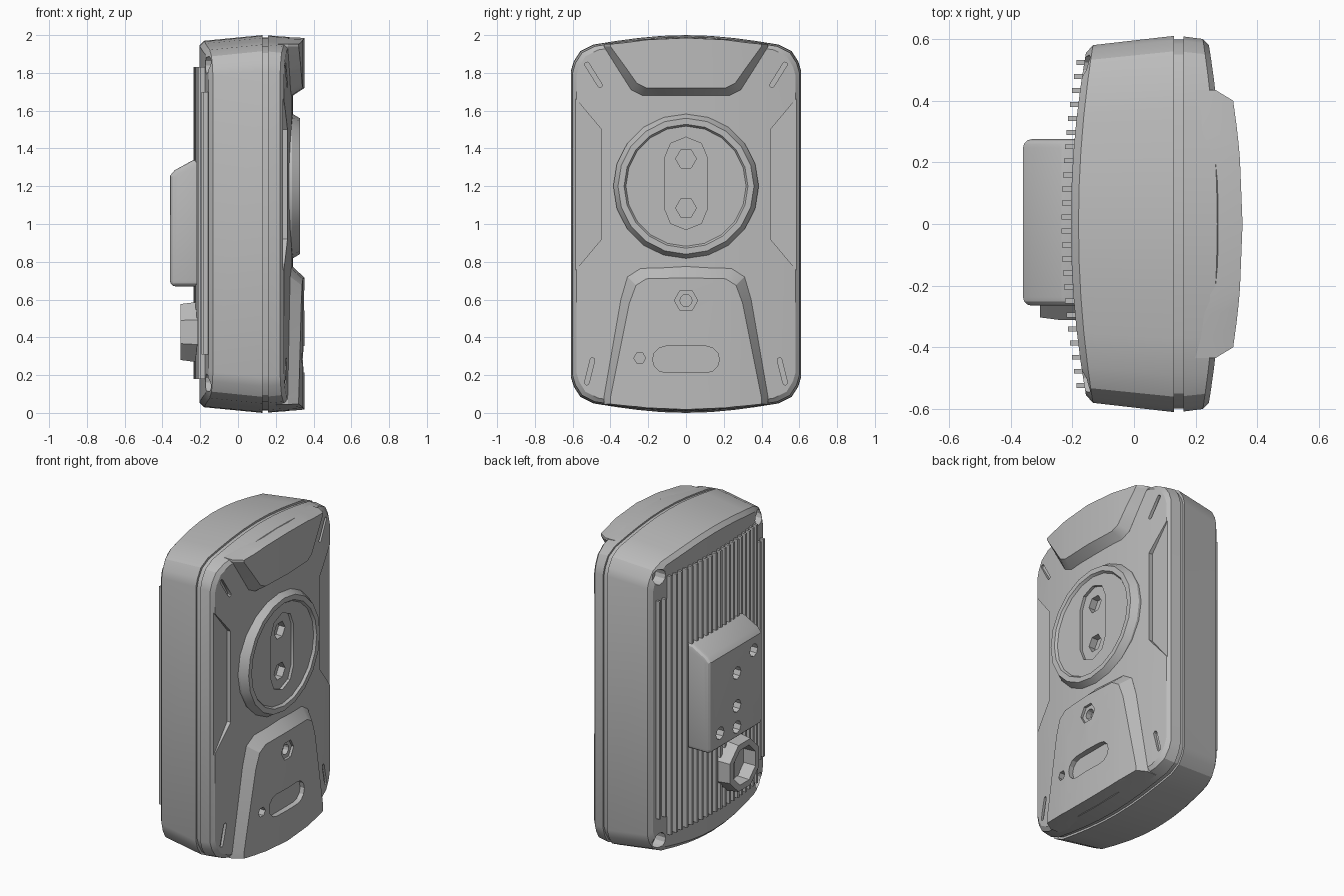
import bpy, bmesh
from math import sin, cos, pi, radians

cube = bpy.data.objects.get("Cube")
if cube:
    bpy.data.objects.remove(cube)

grey = bpy.data.materials.new("casing_grey")
grey.use_nodes = True
grey.diffuse_color = (0.5, 0.5, 0.5, 1)
grey.node_tree.nodes["Principled BSDF"].inputs["Base Color"].default_value = (0.5, 0.5, 0.5, 1)


def loft(name, rings, columns=False):
    """Bridge closed rings of points and cap both ends."""
    bm = bmesh.new()
    rows = [[bm.verts.new(p) for p in ring] for ring in rings]
    n = len(rows[0])
    for a, b in zip(rows, rows[1:]):
        for i in range(n):
            j = (i + 1) % n
            bm.faces.new((a[i], a[j], b[j], b[i]))
    for r in (rows[0], rows[-1]):
        if columns:
            for i in range(n // 2 - 1):
                bm.faces.new((r[i], r[i + 1], r[n - 2 - i], r[n - 1 - i]))
        else:
            bm.faces.new(r)
    bmesh.ops.recalc_face_normals(bm, faces=bm.faces)
    mesh = bpy.data.meshes.new(name)
    bm.to_mesh(mesh)
    bm.free()
    mesh.materials.append(grey)
    obj = bpy.data.objects.new(name, mesh)
    bpy.context.collection.objects.link(obj)
    return obj


def column_ring(cols, depth):
    """Mirror half columns (y, top, bottom) and bend them with depth(y)."""
    full = [(-y, t, b) for y, t, b in reversed(cols[1:])] + cols
    return ([(depth(y), y, t) for y, t, b in full]
            + [(depth(y), y, b) for y, t, b in reversed(full)])


def turned(name, cy, cz, profile, sides, turn=0.0):
    """Turn an (x, radius) profile about an axis along x."""
    angles = [turn + 2 * pi * i / sides for i in range(sides)]
    return loft(name, [[(x, cy + r * cos(a), cz + r * sin(a)) for a in angles]
                       for x, r in profile])


def prism(name, outline, x0, x1):
    return loft(name, [[(x, y, z) for y, z in outline] for x in (x0, x1)])


def stadium(cy, cz, half, radius, angle, steps=6):
    """Slot outline whose long axis is turned by angle from +y."""
    pts = []
    for side in (0, 1):
        s = 1 - 2 * side
        for i in range(steps + 1):
            a = angle - pi / 2 + pi * side + pi * i / steps
            pts.append((cy + s * half * cos(angle) + radius * cos(a),
                        cz + s * half * sin(angle) + radius * sin(a)))
    return pts


def apply_modifiers(obj):
    bpy.context.view_layer.objects.active = obj
    for m in list(obj.modifiers):
        bpy.ops.object.modifier_apply(modifier=m.name)


def cut(obj, cutters):
    for c in cutters:
        c.hide_render = True
        m = obj.modifiers.new("cut", 'BOOLEAN')
        m.operation = 'DIFFERENCE'
        m.solver = 'EXACT'
        m.object = c
    apply_modifiers(obj)


def front(y):
    return 0.29 - 0.14 * y * y


def crown(y):
    return 0.352 - 0.19 * y * y


# Main casing: arched outline, seam groove, bowed front and back
half = [(0, 1.0), (.13, .996), (.25, .985), (.37, .969), (.49, .95), (.56, .915),
        (.595, .86), (.61, .81)]


def case_ring(inset, depth):
    cols = []
    for y, h in half:
        k = h * (1 - inset)
        cols.append((y * (1 - inset / .61), 1 + k, 1 - k))
    return column_ring(cols, depth)


casing = loft("casing", [
    case_ring(.055, lambda y: -.205 + .16 * y * y),
    case_ring(.03, lambda y: -.18 + .14 * y * y),
    case_ring(0, lambda y: .13),
    case_ring(.012, lambda y: .13),
    case_ring(.012, lambda y: .16),
    case_ring(.002, lambda y: .16),
    case_ring(.01, lambda y: .27 - .13 * y * y),
    case_ring(.03, front)], True)

# Raised plates on the front
low_base = [(0, .775, .012), (.24, .765, .022), (.31, .72, .03), (.345, .6, .033), (.435, .08, .045)]
low_top = [(0, .715, .018), (.21, .71, .027), (.265, .675, .034), (.3, .58, .036), (.4, .08, .047)]
high_base = [(0, 1.988, 1.68), (.23, 1.978, 1.68), (.29, 1.972, 1.71), (.36, 1.963, 1.82), (.435, 1.953, 1.94)]
high_top = [(0, 1.985, 1.72), (.21, 1.975, 1.72), (.26, 1.968, 1.745), (.32, 1.96, 1.83), (.4, 1.952, 1.94)]


def plate(name, base, top):
    return loft(name, [column_ring(base, lambda y: .2), column_ring(base, front),
                       column_ring(top, crown)], True)


lower_plate = plate("lower_plate", low_base, low_top)
upper_plate = plate("upper_plate", high_base, high_top)

# Round bezel with sunken disc
bezel = turned("round_bezel", 0, 1.2, [(.2, .385), (.285, .385), (.327, .36), (.327, .328), (.312, .318)], 20)

# Casing cuts: side grips, slash marks and rear corner screw wells
cutters = []
for s in (-1, 1):
    grip = [(s * .64, .69), (s * .447, .92), (s * .447, 1.5), (s * .64, 1.73)]
    cutters.append(prism("grip_cutter", grip, .237, .4))
    cutters.append(prism("upper_mark_cutter", stadium(s * .49, 1.79, .065, .012, pi / 2 + s * radians(-32), 4), .238, .4))
    cutters.append(prism("lower_mark_cutter", stadium(s * .51, .22, .062, .012, pi / 2 + s * radians(14), 4), .238, .4))
    for z in (.16, 1.84):
        cutters.append(turned("well_cutter", s * .5, z, [(-.3, .048), (-.1, .048)], 12))

# Bezel slot with two hexagon sockets
slot_cut = prism("bezel_slot_cutter", stadium(0, 1.215, .13, .115, pi / 2, 4), .294, .4)
sockets = [turned("socket_cutter", 0, z, [(.25, .055), (.4, .055)], 6) for z in (1.085, 1.345)]
cut(casing, cutters + sockets)
cut(bezel, [slot_cut] + sockets)

# Lower plate cuts: hexagon nut seat, wide slot, small hexagon
plate_cuts = [
    turned("nut_cutter", 0, .595, [(.335, .062), (.4, .062)], 6),
    turned("bore_cutter", 0, .595, [(.3, .032), (.4, .032)], 12),
    prism("wide_slot_cutter", stadium(0, .283, .107, .07, 0), .315, .4),
    turned("small_hex_cutter", -.245, .29, [(.305, .031), (.4, .031)], 6)]
cut(lower_plate, plate_cuts)

# Cooling fins following the bowed back
fins = 24
for i in range(fins):
    y = -.523 + .0455 * i
    gap = .31 if i in (0, 1, fins - 2, fins - 1) else .18
    outline = [(y - .008, gap), (y + .008, gap), (y + .008, 2.01 - gap), (y - .008, 2.01 - gap)]
    prism("cooling_fin", outline, -.235 + .18 * y * y, -.1)

# Rear mounting block with sloped top and screw holes
side = [(-.36, .67), (-.36, 1.255), (-.335, 1.285), (-.235, 1.34), (-.15, 1.34), (-.15, .67)]
block = loft("mounting_block", [[(x, y, z) for x, z in side] for y in (-.265, .275)])
bevel = block.modifiers.new("bevel", 'BEVEL')
bevel.width = .028
bevel.segments = 3
bevel.limit_method = 'ANGLE'
bevel.angle_limit = radians(60)
apply_modifiers(block)
holes = [turned("hole_cutter", y, z, [(-.4, .04), (-.3, .04)], 8)
         for y, z in ((-.17, 1.17), (0, 1.09), (0, .88), (.17, .77), (0, .745))]
cut(block, holes)

# Octagonal cable socket
turned("cable_socket", -.155, .428, [(-.12, .17), (-.235, .17), (-.305, .16), (-.305, .12), (-.225, .115)],
       8, pi / 8)

# Remove cutters, then smooth the parts
for obj in cutters + sockets + plate_cuts + holes + [slot_cut]:
    bpy.data.objects.remove(obj)
bpy.ops.object.select_all(action='DESELECT')
for obj in bpy.context.collection.objects:
    if obj.type == 'MESH' and obj.data.materials and obj.data.materials[0] == grey:
        obj.select_set(True)
bpy.context.view_layer.objects.active = casing
bpy.ops.object.shade_smooth_by_angle(angle=radians(25))
